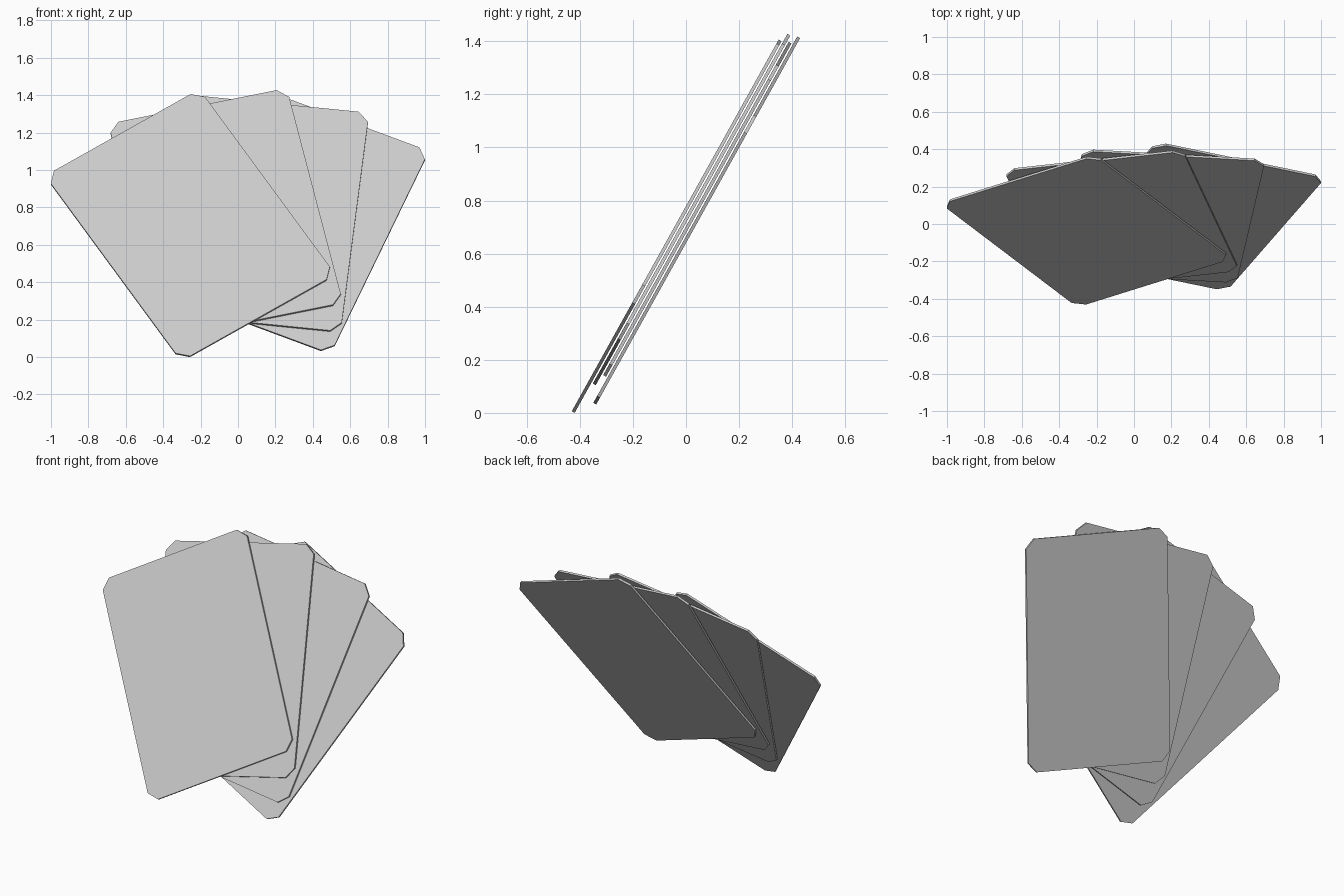
import bpy, bmesh
from math import radians, sin, cos
from mathutils import Matrix

if "Cube" in bpy.data.objects:
    bpy.data.objects.remove(bpy.data.objects["Cube"])

TILT = radians(60.9)            # lean of the whole fan
W, H, T, C = 0.98, 1.347, 0.0125, 0.056   # card width, height, thickness, corner cut
FIRST, STEP = -0.379, 0.0185    # depth of the front card and spacing behind it

# centre x, centre z and fan angle of each card, front to back
cards = [(-0.255, 0.706, 32.7), (-0.066, 0.769, 12.9),
         (0.138, 0.770, -6.5), (0.307, 0.728, -23.0)]


def make_card(name, matrix):
    """Thin rectangle with four cut corners, front face on local z = 0."""
    a, b = W / 2, H / 2
    outline = [(a, b - C), (a - C, b), (C - a, b), (-a, b - C),
               (-a, C - b), (C - a, -b), (a - C, -b), (a, C - b)]
    bm = bmesh.new()
    face = bm.faces.new([bm.verts.new((x, y, 0)) for x, y in outline])
    ext = bmesh.ops.extrude_face_region(bm, geom=[face], use_keep_orig=True)
    back = [v for v in ext["geom"] if isinstance(v, bmesh.types.BMVert)]
    bmesh.ops.translate(bm, verts=back, vec=(0, 0, -T))
    bmesh.ops.recalc_face_normals(bm, faces=bm.faces)
    mesh = bpy.data.meshes.new(name)
    bm.to_mesh(mesh)
    bm.free()
    obj = bpy.data.objects.new(name, mesh)
    obj.matrix_world = matrix
    bpy.context.collection.objects.link(obj)


# fan the cards out along the tilted plane
for i, (x, z, angle) in enumerate(cards):
    y = (FIRST + i * STEP + z * cos(TILT)) / sin(TILT)
    make_card(f"card_{i + 1}", Matrix.Translation((x, y, z))
              @ Matrix.Rotation(TILT, 4, 'X')
              @ Matrix.Rotation(radians(angle), 4, 'Z'))
